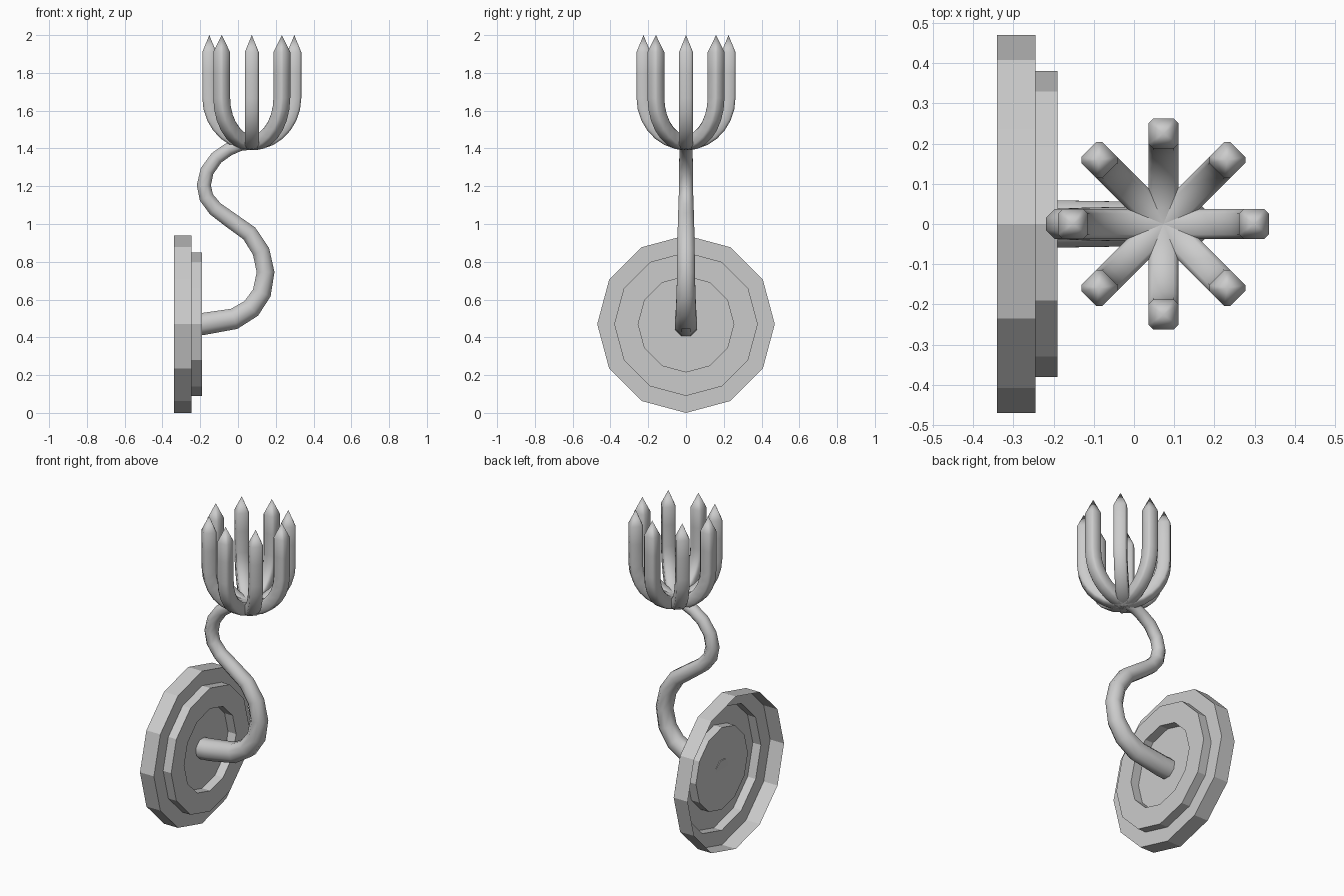
import bpy
from math import sin, cos, pi, radians
from mathutils import Vector, Matrix

if "Cube" in bpy.data.objects:
    bpy.data.objects.remove(bpy.data.objects["Cube"])


def make_object(name, verts, faces, smooth):
    mesh = bpy.data.meshes.new(name)
    mesh.from_pydata(verts, [], faces)
    if smooth:
        for p in mesh.polygons:
            p.use_smooth = True
        mesh.set_sharp_from_angle(angle=radians(smooth))
    obj = bpy.data.objects.new(name, mesh)
    bpy.context.collection.objects.link(obj)
    return obj


def bridge(rings, n):
    return [(a * n + i, a * n + (i + 1) % n, (a + 1) * n + (i + 1) % n, (a + 1) * n + i)
            for a in range(rings - 1) for i in range(n)]


def sweep(name, path, section, smooth):
    """Sweep a section along an (x, z, scale) path; a scale of 0 makes a point."""
    pts = [Vector((x, 0, z)) for x, z, s in path]
    n, last = len(section), len(path) - 1
    pointed = path[-1][2] == 0
    rings = last if pointed else last + 1
    verts = []
    for i in range(rings):
        t = (pts[min(i + 1, last)] - pts[max(i - 1, 0)]).normalized()
        normal = Vector((-t.z, 0, t.x))
        for u, v in section:
            verts.append(pts[i] + (normal * u + Vector((0, v, 0))) * path[i][2])
    faces = bridge(rings, n)
    faces.append(tuple(range(n))[::-1])
    if pointed:
        verts.append(pts[-1])
        base = (rings - 1) * n
        faces += [(base + i, base + (i + 1) % n, len(verts) - 1) for i in range(n)]
    else:
        faces.append(tuple(range((rings - 1) * n, rings * n)))
    # the section runs the other way round the path, so turn the faces outward
    return make_object(name, verts, [f[::-1] for f in faces], smooth)


# Wall plate: stepped twelve-sided sheet, open at the back, recessed centre
N = 12
profile = [(-0.34, 0.47), (-0.245, 0.47), (-0.245, 0.38),
           (-0.19, 0.38), (-0.19, 0.253), (-0.245, 0.253)]
verts = [(x, r * sin(i * 2 * pi / N), 0.47 + r * cos(i * 2 * pi / N))
         for x, r in profile for i in range(N)]
faces = bridge(len(profile), N) + [tuple(range(5 * N, 6 * N))]
make_object("wall_plate", verts, [f[::-1] for f in faces], 0)

# Curved arm: tapering octagonal S-bend
octagon = [(cos((i + .5) * pi / 4) * 1.04, sin((i + .5) * pi / 4) * 1.04) for i in range(8)]
arm_path = [(-0.245, 0.465, .061), (-0.19, 0.47, .061), (-0.02, 0.498, .058),
            (0.07, 0.553, .055), (0.126, 0.635, .052), (0.146, 0.745, .049),
            (0.122, 0.855, .048), (0.06, 0.95, .046), (-0.045, 1.025, .044),
            (-0.12, 1.08, .042), (-0.167, 1.14, .04), (-0.181, 1.205, .039),
            (-0.164, 1.28, .038), (-0.114, 1.35, .037), (-0.05, 1.395, .036),
            (0.01, 1.42, .035), (0.075, 1.427, .034)]
sweep("curved_arm", arm_path, octagon, 50)

# Cup: eight pointed prongs bending up from one centre
h, c = 0.037, 0.026
section = [(h, -c), (h, c), (c, h), (-c, h), (-h, c), (-h, -c), (-c, -h), (c, -h)]
prong_path = [(0.225 * sin(k * pi / 14), 1.428 + 0.24 * (1 - cos(k * pi / 14)), 1)
              for k in range(8)]
prong_path += [(0.225, 1.80, 1), (0.225, 1.91, 1), (0.225, 2.0, 0)]
for k in range(8):
    prong = sweep(f"prong_{k + 1}", prong_path, section, 50)
    prong.data.transform(Matrix.Translation((0.073, 0, 0)) @ Matrix.Rotation(k * pi / 4, 4, 'Z'))
